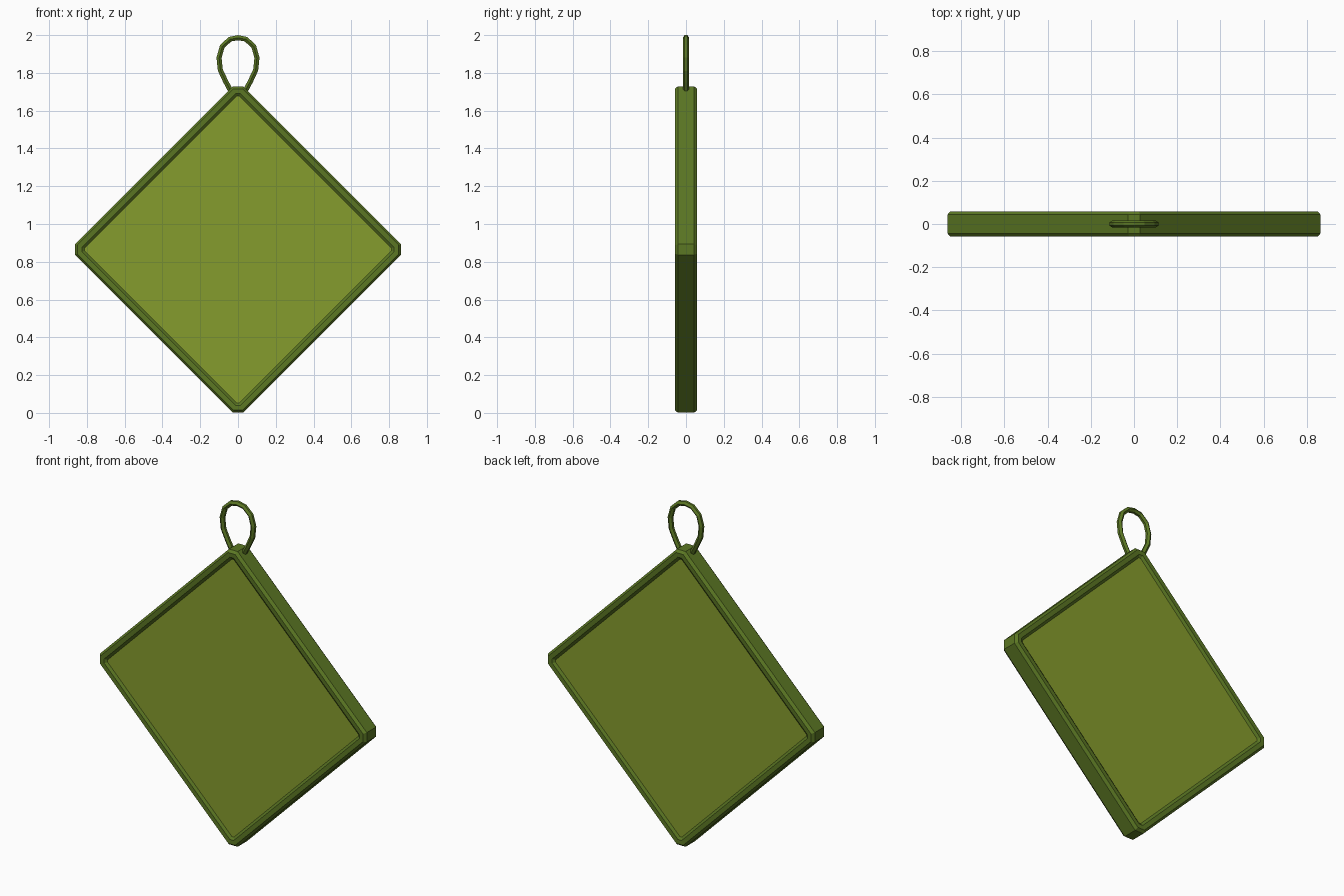
import bpy, math
from mathutils import Vector

if "Cube" in bpy.data.objects:
    bpy.data.objects.remove(bpy.data.objects["Cube"])

CZ = 0.865          # height of the pad centre
D, C = 0.892, 0.864  # diamond radius and corner cut-off


def material(name, col):
    m = bpy.data.materials.new(name)
    m.diffuse_color = (*col, 1)
    m.use_nodes = True
    m.node_tree.nodes["Principled BSDF"].inputs["Base Color"].default_value = m.diffuse_color
    return m


light = material("light olive", (0.235, 0.335, 0.026))
dark = material("dark olive", (0.105, 0.185, 0.017))


def make(name, verts, faces, mat):
    me = bpy.data.meshes.new(name)
    me.from_pydata(verts, [], faces)
    me.materials.append(mat)
    ob = bpy.data.objects.new(name, me)
    bpy.context.collection.objects.link(ob)
    # consistent outward normals
    bpy.context.view_layer.objects.active = ob
    ob.select_set(True)
    bpy.ops.object.mode_set(mode='EDIT')
    bpy.ops.mesh.select_all(action='SELECT')
    bpy.ops.mesh.normals_make_consistent(inside=False)
    bpy.ops.object.mode_set(mode='OBJECT')
    ob.select_set(False)
    return ob


def sweep(name, rings, mat, closed):
    n, k = len(rings), len(rings[0])
    faces = []
    for i in range(n if closed else n - 1):
        for j in range(k):
            a, b = i * k, (i + 1) % n * k
            faces.append((a + j, a + (j + 1) % k, b + (j + 1) % k, b + j))
    if not closed:
        faces += [tuple(range(k)), tuple(range((n - 1) * k, n * k))]
    return make(name, [v for r in rings for v in r], faces, mat)


# Binding: chamfered profile (inset, depth) carried round a diamond with cut corners
half = [(0.0, 0.043), (0.013, 0.059), (0.038, 0.058), (0.056, 0.044)]
profile = half + [(d, -y) for d, y in reversed(half)]
loops = []
for d, y in profile:
    dd = D - d * math.sqrt(2)
    c = min(C - d, dd - 0.004)
    e = dd - c
    pts = [(c, -e), (c, e), (e, c), (-e, c), (-c, e), (-c, -e), (-e, -c), (e, -c)]
    loops.append([(x, y, CZ + z) for x, z in pts])
sweep("edge_binding", loops, dark, True)

# Padded square panel, slightly recessed inside the binding
r = 0.822
panel = [[(x, y, CZ + z) for x, z in ((r, 0), (0, r), (-r, 0), (0, -r))]
         for y in (-0.047, 0.047)]
sweep("fabric_panel", panel, light, False)

# Hanging loop: teardrop path with a four-sided section
side = [(0.03, 1.69), (0.065, 1.755), (0.093, 1.815), (0.1, 1.88),
        (0.083, 1.94), (0.042, 1.978)]
path = side + [(0, 1.986)] + [(-x, z) for x, z in reversed(side)]
rings = []
for i, (x, z) in enumerate(path):
    a, b = path[max(i - 1, 0)], path[min(i + 1, len(path) - 1)]
    t = Vector((b[0] - a[0], 0, b[1] - a[1])).normalized()
    n = Vector((t.z, 0, -t.x))
    p = Vector((x, 0, z))
    rings.append([tuple(p + n * u + Vector((0, v, 0)))
                  for u, v in ((0.014, -0.007), (0.014, 0.007), (0, 0.017),
                               (-0.013, 0.007), (-0.013, -0.007), (0, -0.017))])
sweep("hanging_loop", rings, dark, False)
